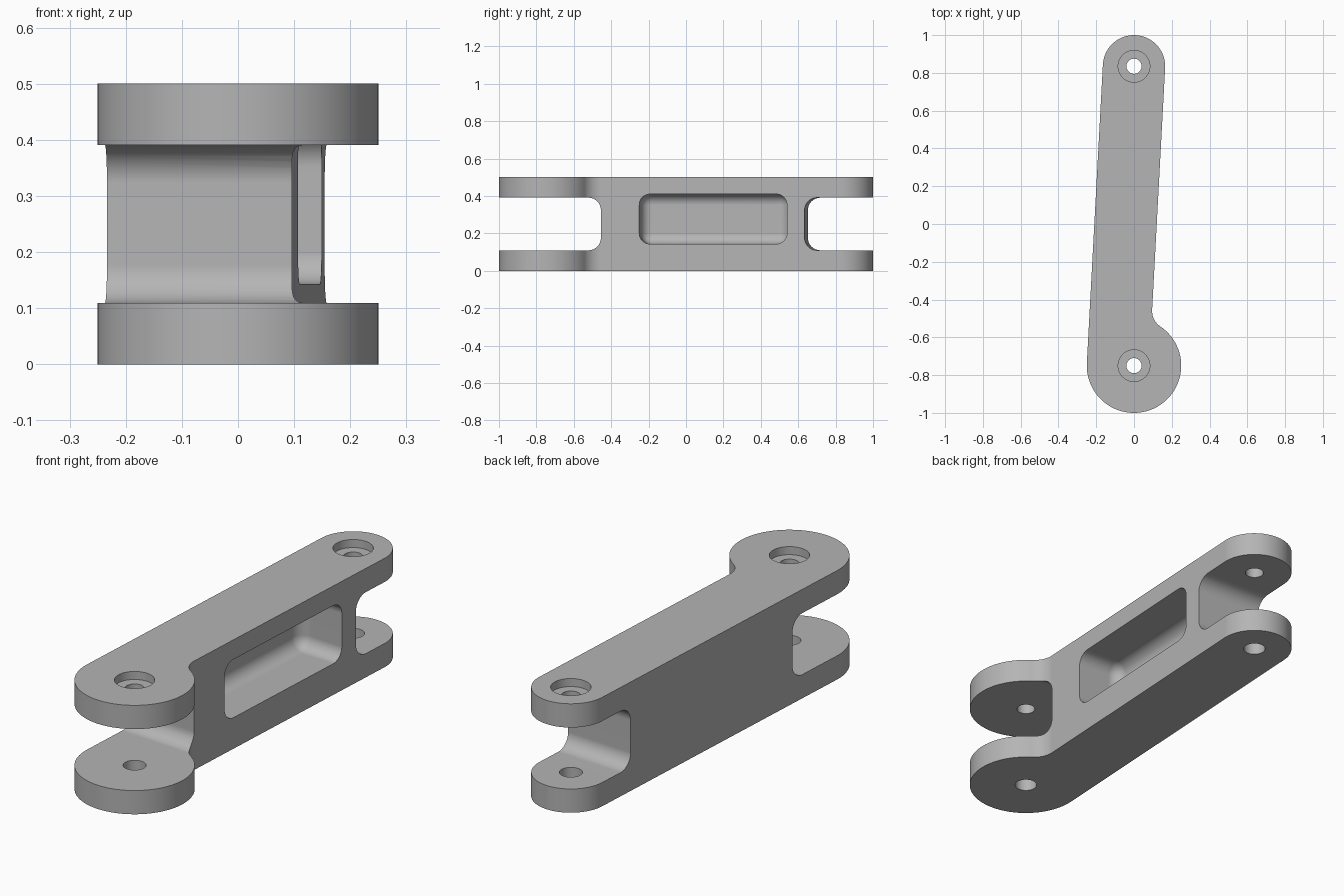
import bpy, bmesh
from math import sin, cos, asin, atan2, radians, pi
from mathutils import Vector, Matrix

cube = bpy.data.objects.get("Cube")
if cube:
    bpy.data.objects.remove(cube, do_unlink=True)

# Main dimensions
HEIGHT, SHELF = 0.5, 0.109
BIG_R, SMALL_R, FILLET_R = 0.25, 0.165, 0.1
big, small = Vector((0, -0.75)), Vector((0, 0.835))
tilt = asin((BIG_R - SMALL_R) / (small.y - big.y))
across = Vector((cos(tilt), -sin(tilt)))
along = Vector((sin(tilt), cos(tilt)))

# Local frame: x across the arm, y along it, origin at the big boss
arm_frame = Matrix.Translation((big.x, big.y, 0)) @ Matrix.Rotation(-tilt, 4, 'Z')

steel = bpy.data.materials.new("light grey metal")
steel.use_nodes = True
grey = (0.46, 0.46, 0.46, 1)
steel.diffuse_color = grey
steel.node_tree.nodes["Principled BSDF"].inputs["Base Color"].default_value = grey


def make_object(name, bm):
    bmesh.ops.recalc_face_normals(bm, faces=bm.faces)
    mesh = bpy.data.meshes.new(name)
    bm.to_mesh(mesh)
    bm.free()
    mesh.materials.append(steel)
    obj = bpy.data.objects.new(name, mesh)
    bpy.context.collection.objects.link(obj)
    return obj


def arc(center, radius, start, end, steps):
    angles = [start + (end - start) * i / steps for i in range(steps + 1)]
    return [center + radius * Vector((cos(t), sin(t))) for t in angles]


def rounded_box(name, low, high, radius):
    """Box in the arm frame with every edge rounded."""
    low, high = Vector(low), Vector(high)
    size, mid = high - low, (low + high) / 2
    bm = bmesh.new()
    bmesh.ops.create_cube(bm, size=1)
    bmesh.ops.scale(bm, vec=size, verts=bm.verts)
    bmesh.ops.translate(bm, vec=mid, verts=bm.verts)
    bmesh.ops.bevel(bm, geom=bm.edges[:], offset=radius, segments=8,
                    profile=0.5, affect='EDGES')
    bm.transform(arm_frame)
    return make_object(name, bm)


def drill(name, center, radius, low, high):
    bm = bmesh.new()
    bmesh.ops.create_cone(bm, cap_ends=True, segments=48, radius1=radius,
                          radius2=radius, depth=high - low)
    bmesh.ops.translate(bm, vec=(center.x, center.y, (low + high) / 2), verts=bm.verts)
    return make_object(name, bm)


# Arm outline: small end, large boss, then the concave fillet beside the boss
fillet_across = SMALL_R + FILLET_R - (BIG_R - SMALL_R)
fillet_along = ((BIG_R + FILLET_R) ** 2 - fillet_across ** 2) ** 0.5
fillet = big + across * fillet_across + along * fillet_along
meet = atan2(fillet.y - big.y, fillet.x - big.x)
outline = arc(small, SMALL_R, -tilt, pi - tilt, 40)
outline += arc(big, BIG_R, pi - tilt, 2 * pi + meet, 64)
outline += arc(fillet, FILLET_R, pi + meet, pi - tilt, 16)[1:]

bm = bmesh.new()
base = bm.faces.new([bm.verts.new((p.x, p.y, 0)) for p in outline])
extruded = bmesh.ops.extrude_face_region(bm, geom=[base], use_keep_orig=True)
top = [v for v in extruded["geom"] if isinstance(v, bmesh.types.BMVert)]
bmesh.ops.translate(bm, vec=(0, 0, HEIGHT), verts=top)
arm = make_object("link_arm", bm)

# Fork slots at both ends and the side pocket
shelf_top = HEIGHT - SHELF
cutters = [
    rounded_box("front_slot", (-0.6, -0.6, SHELF), (0.6, 0.3, shelf_top), 0.068),
    rounded_box("back_slot", (-0.6, 1.39, SHELF), (0.6, 2.2, shelf_top), 0.068),
    rounded_box("side_pocket", (-0.14, 0.505, 0.143), (0.4, 1.296, 0.41), 0.058),
]

# Bolt holes, with a counterbore on the top
for label, center in (("front", big), ("back", small)):
    cutters += [
        drill(label + "_upper_hole", center, 0.04, 0.25, 0.6),
        drill(label + "_lower_hole", center, 0.048, -0.1, 0.25),
        drill(label + "_counterbore", center, 0.084, HEIGHT - 0.037, 0.6),
    ]

bpy.ops.object.select_all(action='DESELECT')
bpy.context.view_layer.objects.active = arm
arm.select_set(True)
for cutter in cutters:
    cutter.hide_render = True
    cut = arm.modifiers.new(cutter.name, 'BOOLEAN')
    cut.operation, cut.solver, cut.object = 'DIFFERENCE', 'EXACT', cutter
    bpy.ops.object.modifier_apply(modifier=cut.name)
    bpy.data.objects.remove(cutter, do_unlink=True)

# Smooth rounded walls, crisp edges
bpy.ops.object.shade_smooth_by_angle(angle=radians(30))
weighted = arm.modifiers.new("flat_face_normals", 'WEIGHTED_NORMAL')
weighted.keep_sharp = True
